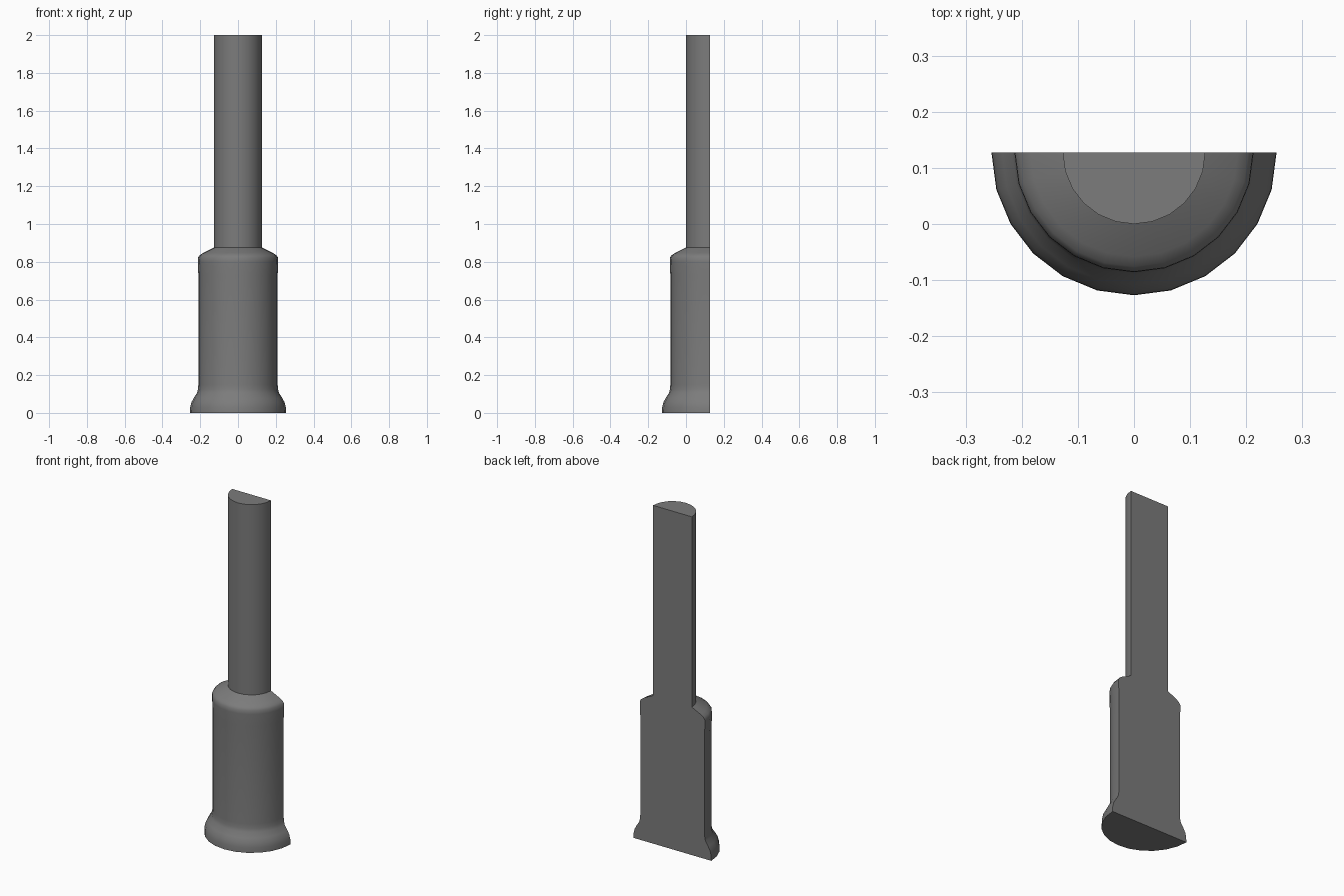
import bpy, bmesh, math

if "Cube" in bpy.data.objects:
    bpy.data.objects.remove(bpy.data.objects["Cube"])

# Half-round post: (radius, height) profile swept 180 degrees, flat back
PROFILE = [(0.254, 0.0), (0.253, 0.03), (0.247, 0.055), (0.235, 0.078),
           (0.217, 0.105), (0.212, 0.125), (0.210, 0.15), (0.210, 0.73),
           (0.213, 0.80), (0.212, 0.822), (0.203, 0.835), (0.185, 0.847),
           (0.127, 0.875), (0.127, 2.0)]
STEPS, BACK_Y = 12, 0.127

mat = bpy.data.materials.new("dark grey")
mat.diffuse_color = (0.2, 0.2, 0.2, 1)
mat.use_nodes = True
mat.node_tree.nodes["Principled BSDF"].inputs["Base Color"].default_value = mat.diffuse_color

bm = bmesh.new()
rings = []
for r, z in PROFILE:
    ring = []
    for i in range(STEPS + 1):
        a = math.pi + math.pi * i / STEPS
        ring.append(bm.verts.new((r * math.cos(a), BACK_Y + r * math.sin(a), z)))
    rings.append(ring)

# Curved front and flat back strips
for lo, hi in zip(rings, rings[1:]):
    for i in range(STEPS):
        bm.faces.new((lo[i], lo[i + 1], hi[i + 1], hi[i]))
    bm.faces.new((lo[-1], lo[0], hi[0], hi[-1]))

# Bottom and top caps
bm.faces.new(rings[0][::-1])
bm.faces.new(rings[-1])
bmesh.ops.recalc_face_normals(bm, faces=bm.faces[:])

mesh = bpy.data.meshes.new("half_round_post")
bm.to_mesh(mesh)
bm.free()
mesh.materials.append(mat)
post = bpy.data.objects.new("half_round_post", mesh)
bpy.context.collection.objects.link(post)
bpy.context.view_layer.objects.active = post
post.select_set(True)
bpy.ops.object.shade_smooth_by_angle(angle=math.radians(40))
